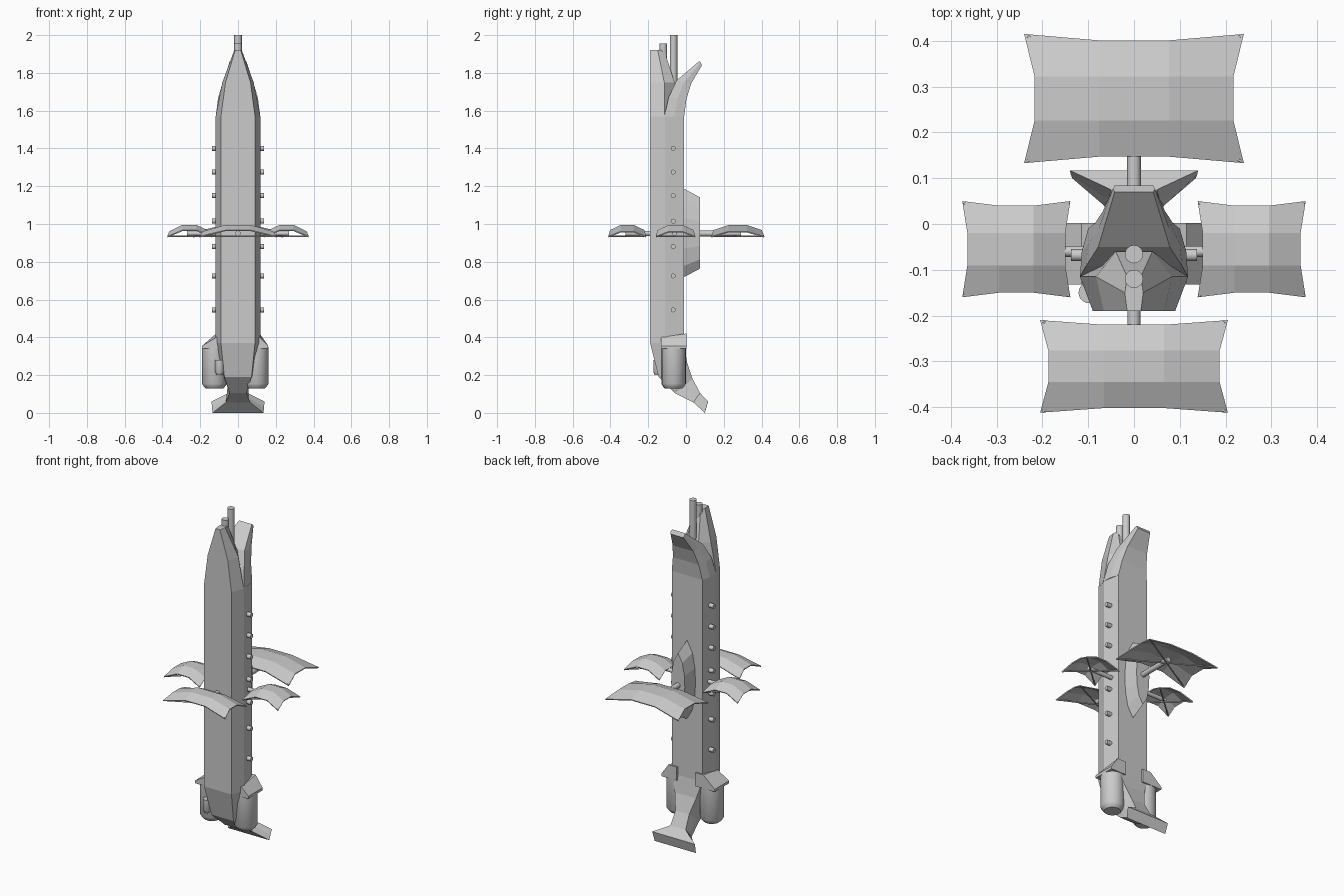
import bpy, bmesh, math
from mathutils import Vector

if "Cube" in bpy.data.objects:
    bpy.data.objects.remove(bpy.data.objects["Cube"])

grey = bpy.data.materials.new("plain_grey")
grey.diffuse_color = (0.6, 0.6, 0.6, 1)
grey.use_nodes = True
grey.node_tree.nodes["Principled BSDF"].inputs["Base Color"].default_value = grey.diffuse_color


def finish(name, bm, fix=True):
    if fix:
        bmesh.ops.recalc_face_normals(bm, faces=bm.faces[:])
    me = bpy.data.meshes.new(name)
    bm.to_mesh(me)
    bm.free()
    me.materials.append(grey)
    ob = bpy.data.objects.new(name, me)
    bpy.context.collection.objects.link(ob)
    return ob


def loft(name, rings):
    """Skin a list of equal-length point rings and cap both ends."""
    bm = bmesh.new()
    rows = [[bm.verts.new(p) for p in r] for r in rings]
    n = len(rows[0])
    for a, b in zip(rows, rows[1:]):
        for i in range(n):
            j = (i + 1) % n
            bm.faces.new((a[i], a[j], b[j], b[i]))
    bm.faces.new(rows[0])
    bm.faces.new(rows[-1])
    return finish(name, bm)


def sym(*half):
    """Mirror (x, y, z) points on one side into a closed ring."""
    return list(half) + [(-x, y, z) for x, y, z in reversed(half)]


def smooth(ob):
    bpy.ops.object.select_all(action='DESELECT')
    bpy.context.view_layer.objects.active = ob
    ob.select_set(True)
    bpy.ops.object.shade_smooth_by_angle(angle=math.radians(35))


def rod(name, a, b, r, sides=16):
    a, b = Vector(a), Vector(b)
    q = (b - a).to_track_quat('Z', 'Y')
    rings = [[p + q @ Vector((r * math.cos(2 * math.pi * i / sides),
                              r * math.sin(2 * math.pi * i / sides), 0))
              for i in range(sides)] for p in (a, b)]
    ob = loft(name, rings)
    if sides > 8:
        smooth(ob)
    return ob


# hull: six-sided column
def hull_ring(z):
    return sym((.09, -.19, z), (.118, -.11, z), (.1, -.01, z))


loft("hull", [hull_ring(.37), hull_ring(1.57)])

# split nose: front and rear prongs
loft("front_prong", [
    sym((.09, -.19, 1.57), (.118, -.115, 1.57), (.05, -.06, 1.57)),
    sym((.066, -.19, 1.75), (.083, -.115, 1.75), (.04, -.06, 1.75)),
    sym((.015, -.19, 1.92), (.02, -.15, 1.92), (.015, -.115, 1.92))])
loft("rear_prong", [
    sym((.118, -.115, 1.57), (.114, -.06, 1.57), (.1, -.01, 1.57)),
    sym((.105, -.092, 1.67), (.1, -.045, 1.665), (.085, .002, 1.66)),
    sym((.078, -.05, 1.76), (.077, -.01, 1.75), (.068, .028, 1.745)),
    sym((.042, .07, 1.862), (.046, .077, 1.855), (.042, .084, 1.84))])

# masts between the prongs
rod("front_mast", (0, -.12, 1.6), (0, -.12, 1.955), .02)
rod("rear_mast", (0, -.066, 1.6), (0, -.066, 2), .02)

# lower hull curving backward into a wide paddle
loft("tail", [
    sym((.09, -.19, .37), (.118, -.11, .37), (.1, -.01, .37)),
    sym((.072, -.145, .19), (.085, -.07, .22), (.07, .005, .27)),
    sym((.045, -.06, .105), (.055, -.015, .14), (.045, .035, .18)),
    sym((.065, .04, .055), (.055, .055, .08), (.05, .075, .105)),
    sym((.135, .1, 0), (.138, .108, .03), (.14, .117, .06))])

# studs along both sides
for s in (-1, 1):
    for z in (1.4, 1.275, 1.15, 1.015, .88, .725, .545):
        rod("side_stud", (s * .1, -.068, z), (s * .138, -.068, z), .013, 12)


# engine pods
def pod(name, x, y, r, z0, z1):
    n = 24
    prof = [(z1, r), (z0 + .25 * r + .01, r), (z0 + .01, r * .85), (z0, r * .7)]
    ob = loft(name, [[(x + k * math.cos(2 * math.pi * i / n),
                       y + k * math.sin(2 * math.pi * i / n), z)
                      for i in range(n)] for z, k in prof])
    smooth(ob)


pod("left_pod", -.125, -.065, .065, .128, .35)
pod("right_pod", .097, -.065, .064, .128, .35)
pod("small_pod", -.098, -.15, .023, .2, .28)
for s, outer in ((-1, .19), (1, .16)):
    loft("pod_hood", [[(s * .06, y, .34), (s * outer, y, .34),
                       (s * outer, y, .355), (s * .115, y, zt), (s * .06, y, zt)]
                      for y, zt in ((-.132, .4), (.002, .42))])

# lens-shaped keel on the back
lens = [(0, 1.185), (.035, 1.12), (.052, 1.03), (.055, .95),
        (.052, .87), (.035, .78), (0, .72)]
lens += [(-x, z) for x, z in lens[-2:0:-1]]
loft("rear_keel", [[(x * k, y, .953 + (z - .953) * k) for x, z in lens]
                   for y, k in ((-.02, 1), (-.008, 1), (.075, .81))])


# arched panels with pincushion outline, 3 by 3 facets
def panel(name, cx, cy, hx, hy, in_x, in_y):
    bm = bmesh.new()
    g = []
    for j in range(4):
        row = []
        for i in range(4):
            u, v = (-1, -.32, .32, 1)[i], (-1, -.34, .34, 1)[j]
            eu, ev = abs(u) == 1, abs(v) == 1
            x = u * (hx - (in_x if eu and not ev else 0))
            y = v * (hy - (in_y if ev and not eu else 0))
            z = .995 - (.034 if eu else 0) - (.027 if ev else 0)
            row.append(bm.verts.new((cx + x, cy + y, z)))
        g.append(row)
    for j in range(3):
        for i in range(3):
            bm.faces.new((g[j][i], g[j][i + 1], g[j + 1][i + 1], g[j + 1][i]))
    ob = finish(name, bm, fix=False)
    m = ob.modifiers.new("thickness", 'SOLIDIFY')
    m.thickness = .006
    m.offset = -1
    # crossed braces underneath
    for s in (-1, 1):
        rod(name + "_brace", (cx - hx * .97, cy - s * hy * .97, .935),
            (cx + hx * .97, cy + s * hy * .97, .935), .004, 6)


panel("front_panel", 0, -.311, .205, .101, .018, .01)
panel("rear_panel", 0, .274, .24, .141, .023, .014)
panel("left_panel", -.257, -.055, .118, .105, .011, .01)
panel("right_panel", .257, -.055, .118, .105, .011, .01)

# arms carrying the panels
rod("front_arm", (0, -.1, .95), (0, -.32, .95), .014)
rod("rear_arm", (0, 0, .95), (0, .29, .95), .015)
for s in (-1, 1):
    rod("side_arm", (s * .08, -.06, .95), (s * .27, -.06, .95), .012)
